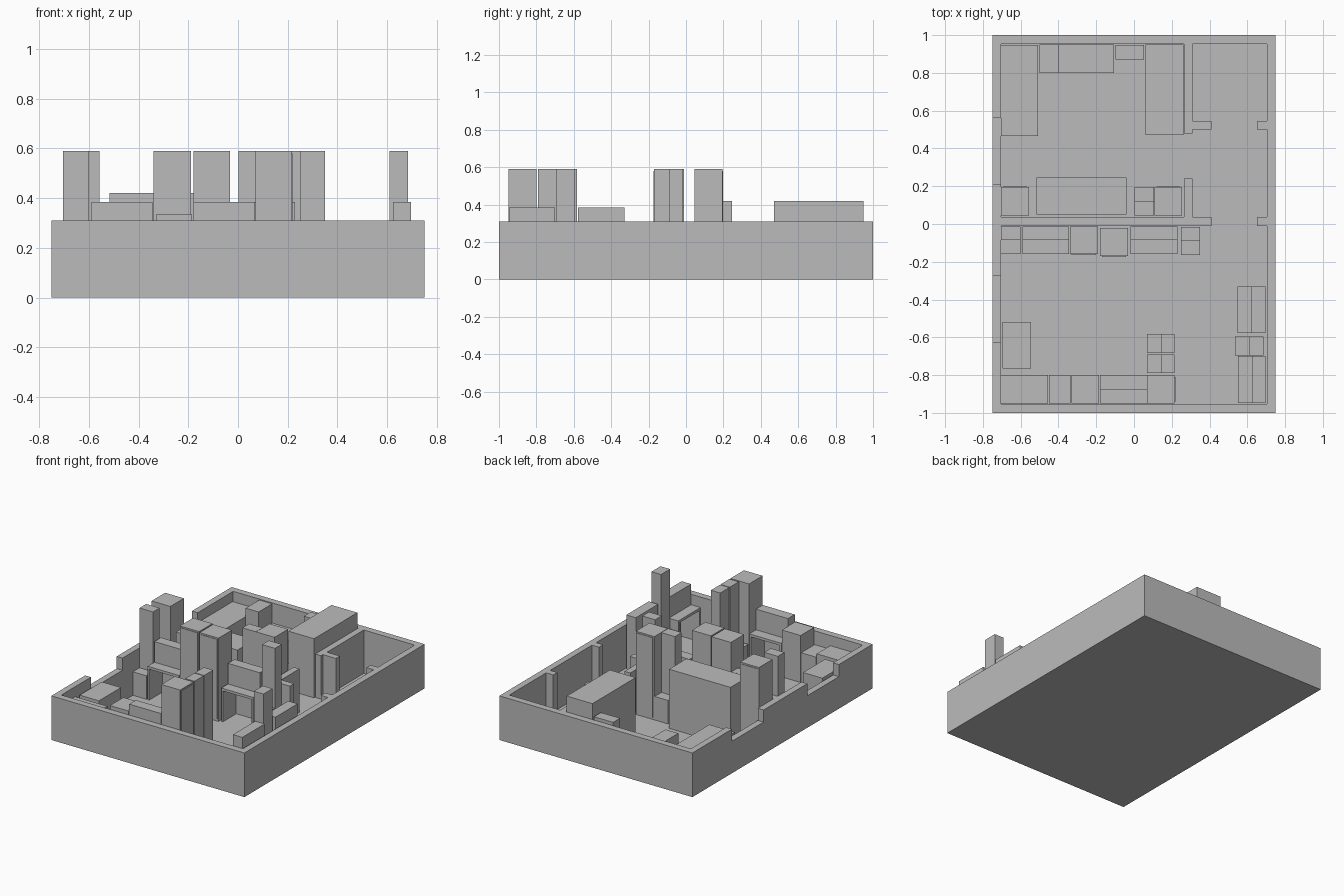
import bpy

if "Cube" in bpy.data.objects:
    bpy.data.objects.remove(bpy.data.objects["Cube"])

grey = bpy.data.materials.new("plain_grey")
grey.diffuse_color = (0.5, 0.5, 0.5, 1)
grey.use_nodes = True
grey.node_tree.nodes["Principled BSDF"].inputs["Base Color"].default_value = grey.diffuse_color

FACES = [(0, 3, 2, 1), (4, 5, 6, 7), (0, 1, 5, 4), (1, 2, 6, 5), (2, 3, 7, 6), (3, 0, 4, 7)]


def boxes(name, parts):
    """One object from boxes given as x0, x1, y0, y1, z0, z1."""
    verts, faces = [], []
    for x0, x1, y0, y1, z0, z1 in parts:
        n = len(verts)
        for z in (z0, z1):
            verts += [(x0, y0, z), (x1, y0, z), (x1, y1, z), (x0, y1, z)]
        faces += [tuple(n + i for i in f) for f in FACES]
    mesh = bpy.data.meshes.new(name)
    mesh.from_pydata(verts, [], faces)
    mesh.materials.append(grey)
    obj = bpy.data.objects.new(name, mesh)
    bpy.context.collection.objects.link(obj)
    return obj


FLOOR, WALL, TALL = 0.005, 0.31, 0.59


def block(name, x0, x1, y0, y1, h):
    return boxes(name, [(x0, x1, y0, y1, FLOOR, h)])


def back_half(x0, x1, y0, y1, side):
    """Half of a footprint that lies against the wall on the given side."""
    xm, ym = (x0 + x1) / 2, (y0 + y1) / 2
    return {"+x": (xm, x1, y0, y1), "-x": (x0, xm, y0, y1),
            "+y": (x0, x1, ym, y1), "-y": (x0, x1, y0, ym)}[side]


def bookcase(name, x0, x1, y0, y1, side):
    """Low cupboard with a tall rear half."""
    boxes(name, [(x0, x1, y0, y1, FLOOR, 0.17),
                 (*back_half(x0, x1, y0, y1, side), 0.17, TALL)])


def desk(name, x0, x1, y0, y1, side):
    """Open desk with side panels and a hutch on its rear half."""
    t, top, under = 0.012, 0.24, 0.222
    parts = [(x0, x1, y0, y1, under, top),
             (*back_half(x0, x1, y0, y1, side), top, 0.385)]
    if side in ("+y", "-y"):
        parts += [(x0, x0 + t, y0, y1, FLOOR, under), (x1 - t, x1, y0, y1, FLOOR, under)]
    else:
        parts += [(x0, x1, y0, y0 + t, FLOOR, under), (x0, x1, y1 - t, y1, FLOOR, under)]
    boxes(name, parts)


def wardrobe(name, x0, x1, y0, y1, side):
    """Tall cabinet with a thin door plate on the open side."""
    m, t = 0.01, 0.004
    door = {"+x": (x1, x1 + t, y0 + m, y1 - m), "+y": (x0 + m, x1 - m, y1, y1 + t),
            "-y": (x0 + m, x1 - m, y0 - t, y0)}[side]
    boxes(name, [(x0, x1, y0, y1, FLOOR, TALL), (*door, 0.02, TALL - 0.01)])


# floor and outer walls, the left wall has two window gaps
boxes("floor", [(-0.75, 0.75, -1, 1, 0, FLOOR)])
SILL = 0.225
boxes("outer_walls", [
    (-0.75, 0.75, -1, -0.953, 0, WALL), (-0.75, 0.75, 0.953, 1, 0, WALL),
    (0.705, 0.75, -0.953, 0.953, 0, WALL),
    (-0.75, -0.705, -0.953, 0.953, 0, SILL),
    (-0.75, -0.705, -0.953, -0.625, SILL, WALL),
    (-0.75, -0.705, -0.275, 0.21, SILL, WALL),
    (-0.75, -0.705, 0.56, 0.953, SILL, WALL)])

# room dividers with door gaps
boxes("inner_walls", [
    (-0.705, 0.41, -0.01, 0.037, 0, WALL), (0.265, 0.31, 0.037, 0.24, 0, WALL),
    (0.265, 0.31, 0.48, 0.953, 0, WALL), (0.31, 0.41, 0.5, 0.545, 0, WALL),
    (0.65, 0.705, 0.5, 0.545, 0, WALL), (0.65, 0.705, -0.01, 0.037, 0, WALL)])

# lower room, along the dividing wall
bookcase("divider_bookcase_left", -0.705, -0.6, -0.16, -0.012, "+y")
desk("divider_desk_left", -0.59, -0.345, -0.16, -0.012, "+y")
wardrobe("divider_wardrobe_left", -0.34, -0.19, -0.16, -0.012, "-y")
wardrobe("divider_wardrobe_right", -0.18, -0.032, -0.17, -0.02, "-y")
desk("divider_desk_right", -0.018, 0.23, -0.16, -0.012, "+y")
bookcase("divider_bookcase_right", 0.25, 0.35, -0.165, -0.015, "+y")

# lower room, along the front wall
block("front_bed_end", -0.705, -0.455, -0.95, -0.80, 0.24)
block("front_low_cabinet", -0.45, -0.335, -0.95, -0.80, 0.215)
block("front_cabinet", -0.33, -0.185, -0.95, -0.80, 0.335)
desk("front_desk", -0.18, 0.068, -0.95, -0.80, "-y")
wardrobe("front_wardrobe", 0.07, 0.215, -0.95, -0.80, "+x")
bookcase("middle_bookcase_front", 0.07, 0.215, -0.79, -0.69, "+x")
bookcase("middle_bookcase_back", 0.07, 0.215, -0.683, -0.583, "+x")
block("side_couch", -0.695, -0.545, -0.765, -0.52, 0.24)

# lower room, along the right wall
desk("side_desk_back", 0.547, 0.695, -0.578, -0.33, "+x")
bookcase("side_bookcase", 0.535, 0.685, -0.695, -0.595, "+x")
desk("side_desk_front", 0.55, 0.697, -0.947, -0.70, "+x")

# upper room, along the dividing wall
wardrobe("bedroom_wardrobe_left", -0.703, -0.557, 0.045, 0.195, "+y")
block("bedroom_large_cabinet", -0.517, -0.04, 0.05, 0.245, 0.42)
bookcase("bedroom_bookcase", 0.002, 0.107, 0.045, 0.195, "-y")
wardrobe("bedroom_wardrobe_right", 0.109, 0.253, 0.045, 0.195, "+y")

# upper room, along the back wall
block("bed", -0.705, -0.507, 0.465, 0.947, 0.24)
block("back_cabinet", -0.5, -0.4, 0.80, 0.95, 0.305)
block("back_bench", -0.4, -0.107, 0.80, 0.95, 0.17)
block("back_chest", -0.097, 0.052, 0.87, 0.947, 0.33)
block("back_large_cabinet", 0.062, 0.262, 0.47, 0.95, 0.42)
